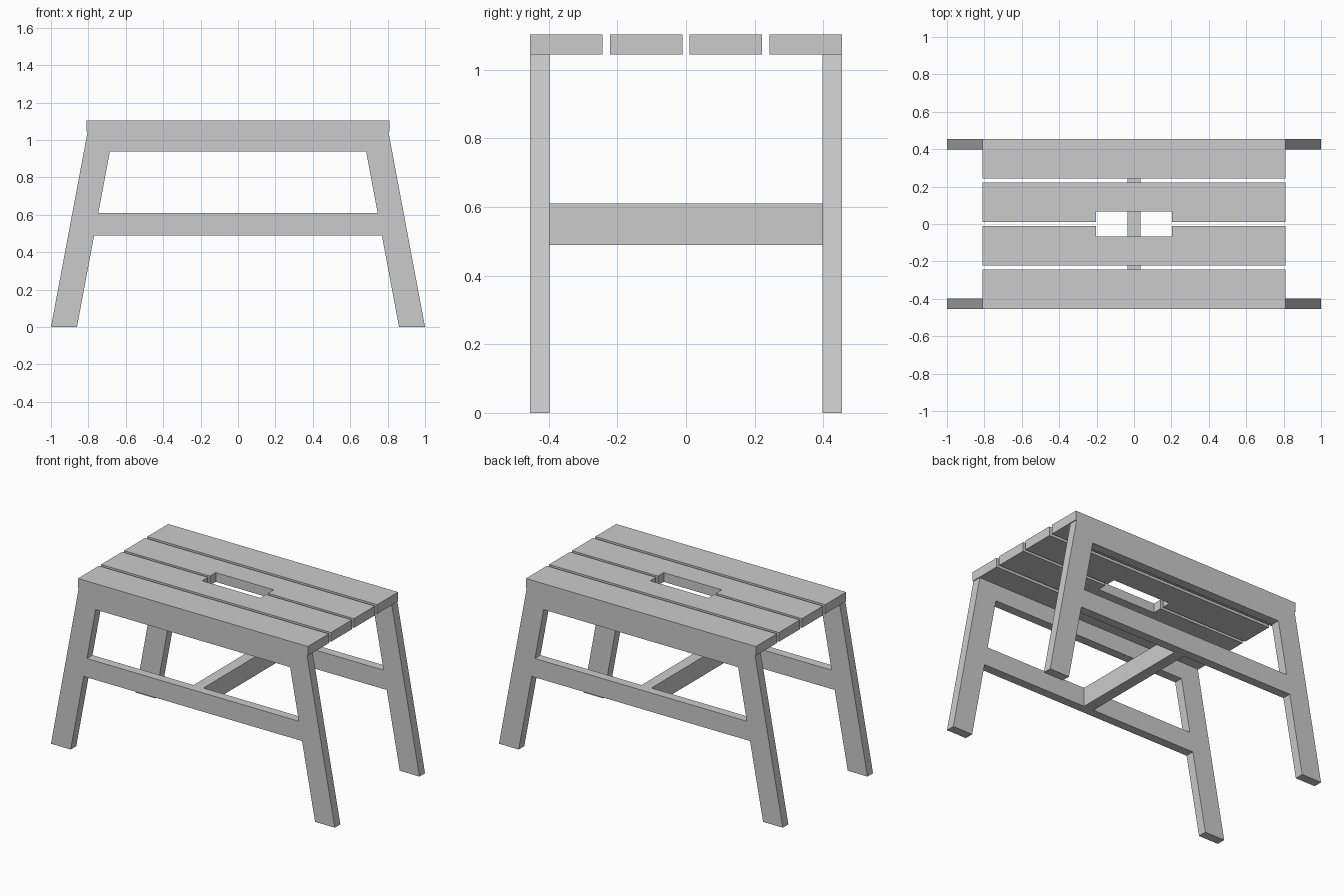
import bpy
import bmesh
from mathutils import Vector

if "Cube" in bpy.data.objects:
    bpy.data.objects.remove(bpy.data.objects["Cube"])

SLOPE = 0.1875                 # inward lean of the legs per unit of height
HALF_D, THICK = 0.454, 0.056   # half depth of the stool, timber thickness
TOP_LOW, TOP_HIGH = 1.044, 1.103


def prism(name, points, extrude):
    """Closed solid from a 3D outline pushed along a vector."""
    bm = bmesh.new()
    face = bm.faces.new([bm.verts.new(p) for p in points])
    new = bmesh.ops.extrude_face_region(bm, geom=[face])["geom"]
    verts = [g for g in new if isinstance(g, bmesh.types.BMVert)]
    bmesh.ops.translate(bm, verts=verts, vec=Vector(extrude))
    bmesh.ops.recalc_face_normals(bm, faces=bm.faces)
    mesh = bpy.data.meshes.new(name)
    bm.to_mesh(mesh)
    bm.free()
    obj = bpy.data.objects.new(name, mesh)
    bpy.context.collection.objects.link(obj)
    return obj


def inner(z):
    """Half width between the legs at height z."""
    return 0.861 - SLOPE * z


def rail(name, y, z0, z1):
    """Board fitted between the slanted legs."""
    outline = [(-inner(z0), y, z0), (inner(z0), y, z0),
               (inner(z1), y, z1), (-inner(z1), y, z1)]
    prism(name, outline, (0, THICK, 0))


# Front and back frames: two legs, an apron and a stretcher, all flush
for side, y in (("front", -HALF_D), ("back", HALF_D - THICK)):
    for hand, s in (("left", -1), ("right", 1)):
        t = TOP_LOW
        outline = [(s, y, 0), (s * inner(0), y, 0),
                   (s * inner(t), y, t), (s * (1 - SLOPE * t), y, t)]
        prism(f"{side}_{hand}_leg", outline, (0, THICK, 0))
    rail(f"{side}_apron", y, 0.938, TOP_LOW)
    rail(f"{side}_stretcher", y, 0.49, 0.61)

# Cross bar joining the stretchers
y = HALF_D - THICK
prism("cross_bar", [(-0.035, -y, 0.49), (0.035, -y, 0.49),
                    (0.035, -y, 0.61), (-0.035, -y, 0.61)], (0, 2 * y, 0))

# Seat slats: plain outer boards, inner boards notched for the hand hole
W, HOLE_X, HOLE_Y = 0.81, 0.204, 0.068
for side, s in (("front", -1), ("back", 1)):
    outer = [(-W, 0.243), (W, 0.243), (W, HALF_D), (-W, HALF_D)]
    notched = [(-W, 0.01), (-HOLE_X, 0.01), (-HOLE_X, HOLE_Y), (HOLE_X, HOLE_Y),
               (HOLE_X, 0.01), (W, 0.01), (W, 0.221), (-W, 0.221)]
    for kind, outline in (("outer", outer), ("inner", notched)):
        prism(f"{side}_{kind}_slat", [(x, s * v, TOP_LOW) for x, v in outline],
              (0, 0, TOP_HIGH - TOP_LOW))
